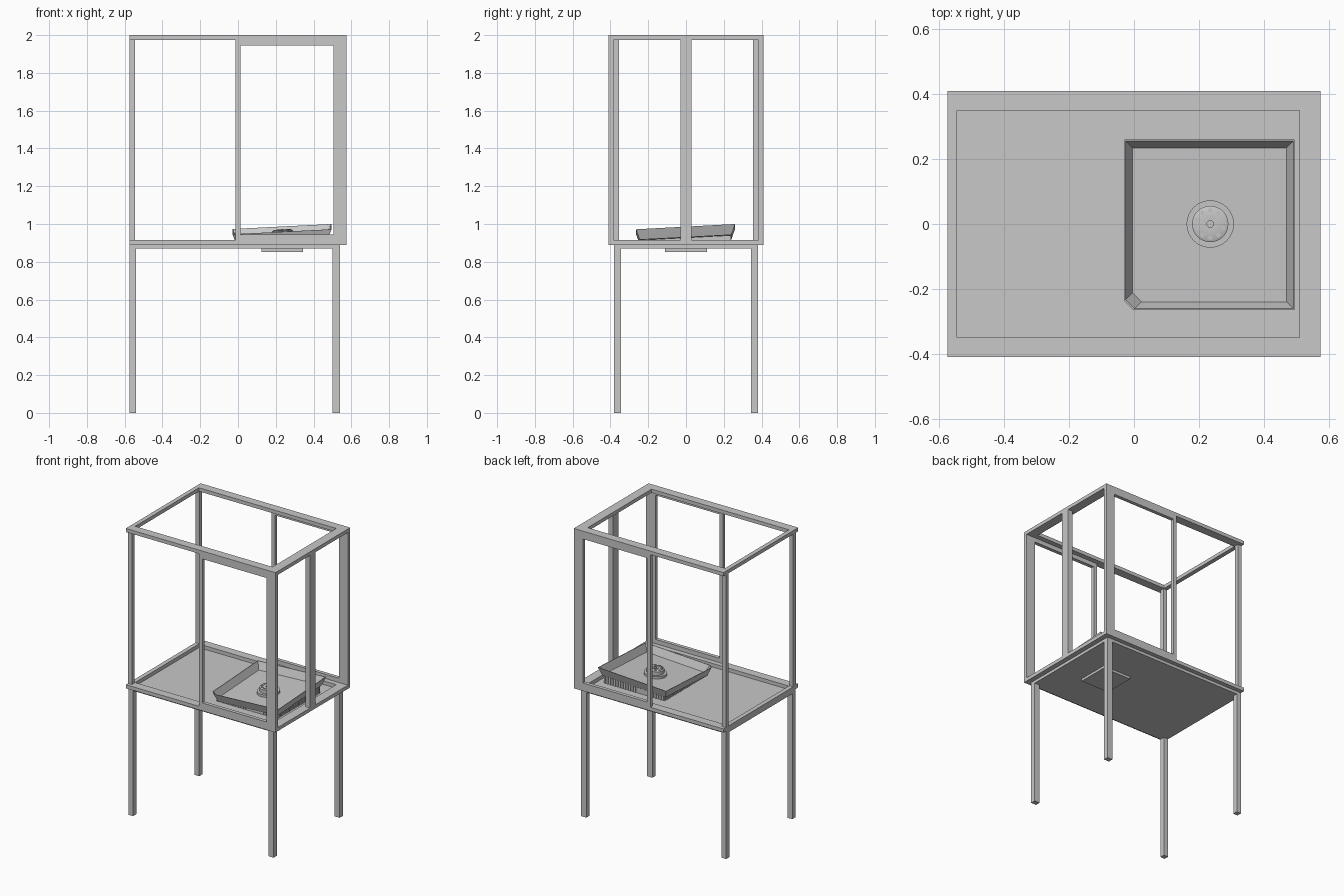
import bpy, bmesh, math
from mathutils import Vector

old = bpy.data.objects.get("Cube")
if old:
    bpy.data.objects.remove(old, do_unlink=True)

GREY = (0.58, 0.58, 0.58, 1)
metal = bpy.data.materials.new("plain grey")
metal.use_nodes = True
metal.diffuse_color = GREY
metal.node_tree.nodes["Principled BSDF"].inputs["Base Color"].default_value = GREY


def finish(name, bm):
    bmesh.ops.recalc_face_normals(bm, faces=bm.faces)
    mesh = bpy.data.meshes.new(name)
    bm.to_mesh(mesh)
    bm.free()
    mesh.materials.append(metal)
    obj = bpy.data.objects.new(name, mesh)
    bpy.context.collection.objects.link(obj)
    return obj


def add_box(bm, x, y, z):
    verts = bmesh.ops.create_cube(bm, size=1)["verts"]
    for v in verts:
        v.co = [(r[0] + r[1]) / 2 + c * (r[1] - r[0]) for c, r in zip(v.co, (x, y, z))]
    return verts


def box(name, x, y, z):
    bm = bmesh.new()
    add_box(bm, x, y, z)
    return finish(name, bm)


def both_sides(name, x, y, z):
    box("front_" + name, x, (-y[1], -y[0]), z)
    box("back_" + name, x, y, z)


# Main dimensions
W, D, DECK, TOP, T = 0.575, 0.41, 0.89, 2.0, 0.025
SKIN = (D - T, D)

# Legs and deck plate
for side, x in (("left", (0.50, 0.54)), ("right", (-W, -0.54))):
    both_sides(side + "_leg", x, (0.345, 0.38), (0, DECK))
box("deck_plate", (-W, 0.54), (-0.38, 0.38), (0.87, DECK))
box("under_plate", (0.125, 0.345), (-0.11, 0.11), (0.853, 0.87))

# Lower and upper rings of the frame
for level, z in (("lower", (DECK, DECK + T)), ("upper", (TOP - T, TOP))):
    both_sides(level + "_rail", (-W, W), (0.35, D), z)
    box(level + "_left_rail", (0.51, W), (-0.35, 0.35), z)
    box(level + "_right_rail", (-W, -0.545), (-0.35, 0.35), z)

# Upright posts
LOW, HIGH = DECK + T, TOP - T
both_sides("right_post", (-W, -0.545), (0.355, D - T), (LOW, HIGH))
both_sides("left_post", (0.505, W), SKIN, (LOW, HIGH))
both_sides("middle_post", (-0.013, 0.013), SKIN, (LOW, HIGH))
box("left_middle_post", (0.54, W), (-0.03, 0.03), (LOW, HIGH))

# Deeper trim around the wide openings
both_sides("lower_trim", (0.013, 0.505), SKIN, (LOW, 0.945))
both_sides("upper_trim", (0.013, 0.505), SKIN, (1.945, HIGH))

# Tilted tray
CX = 0.235


def tilt(x, y, h):
    return Vector((x, y, 0.918 + 0.05 * (x - CX) + 0.053 * y + h))


def loop(bm, inset, h):
    x0, x1, y0, y1 = -0.03 + inset, 0.495 - inset, -0.265 + inset, 0.26 - inset
    cut = 0.028
    pts = [(x0 + cut, y0), (x1, y0), (x1, y1), (x0, y1), (x0, y0 + cut)]
    return [bm.verts.new(tilt(x, y, h)) for x, y in pts]


bm = bmesh.new()
rings = [loop(bm, 0.02, 0), loop(bm, 0, 0.055), loop(bm, 0.004, 0.055), loop(bm, 0.025, 0.004)]
for a, b in zip(rings, rings[1:]):
    for i in range(len(a)):
        j = (i + 1) % len(a)
        bm.faces.new((a[i], a[j], b[j], b[i]))
bm.faces.new(rings[0])
bm.faces.new(rings[-1])
finish("tray", bm)

# Support below the tray, with small ribs around its edge
bm = bmesh.new()
X0, X1, Y = 0.0, 0.465, 0.235


def under_tray(x, y):
    for v in add_box(bm, x, y, (0, 1)):
        v.co.z = DECK if v.co.z < 0.5 else max(DECK + 0.001, tilt(v.co.x, v.co.y, -0.002).z)


under_tray((X0, X1), (-Y, Y))
RIBS = 24
for i in range(RIBS):
    t = (i + 0.5) / RIBS
    x, y = X0 + t * (X1 - X0), Y * (2 * t - 1)
    for edge in (-Y - 0.004, Y):
        under_tray((x - 0.004, x + 0.004), (edge, edge + 0.004))
    for edge in (X0 - 0.004, X1):
        under_tray((edge, edge + 0.004), (y - 0.004, y + 0.004))
finish("tray_support", bm)


# Round fitting in the middle of the tray
def turned(name, profile, sides=32):
    bm = bmesh.new()
    verts = [bm.verts.new((r, 0, h)) for r, h in profile]
    edges = [bm.edges.new(p) for p in zip(verts, verts[1:])]
    bmesh.ops.spin(bm, geom=verts + edges, cent=(0, 0, 0), axis=(0, 0, 1),
                   angle=math.tau, steps=sides)
    bmesh.ops.remove_doubles(bm, verts=bm.verts, dist=0.0001)
    for v in bm.verts:
        v.co = tilt(CX + v.co.x, v.co.y, v.co.z)
    for f in bm.faces:
        f.smooth = True
    for e in bm.edges:
        e.smooth = not e.is_manifold or e.calc_face_angle(0) < 0.6
    return finish(name, bm)


turned("drain_fitting", [(0, 0), (0.073, 0), (0.073, 0.02), (0.056, 0.02), (0.056, 0.045),
                         (0.05, 0.048), (0.02, 0.048), (0.02, 0.052), (0.01, 0.052),
                         (0.01, 0.03), (0, 0.03)])

# Bolts on the fitting
bm = bmesh.new()
for i in range(10):
    a = math.tau * (i + 0.5) / 10
    x, y = CX + 0.042 * math.cos(a), 0.042 * math.sin(a)
    made = bmesh.ops.create_cone(bm, cap_ends=True, segments=8, radius1=0.007,
                                 radius2=0.007, depth=0.006)
    for v in made["verts"]:
        v.co = tilt(x + v.co.x, y + v.co.y, 0.049 + v.co.z)
finish("fitting_bolts", bm)
